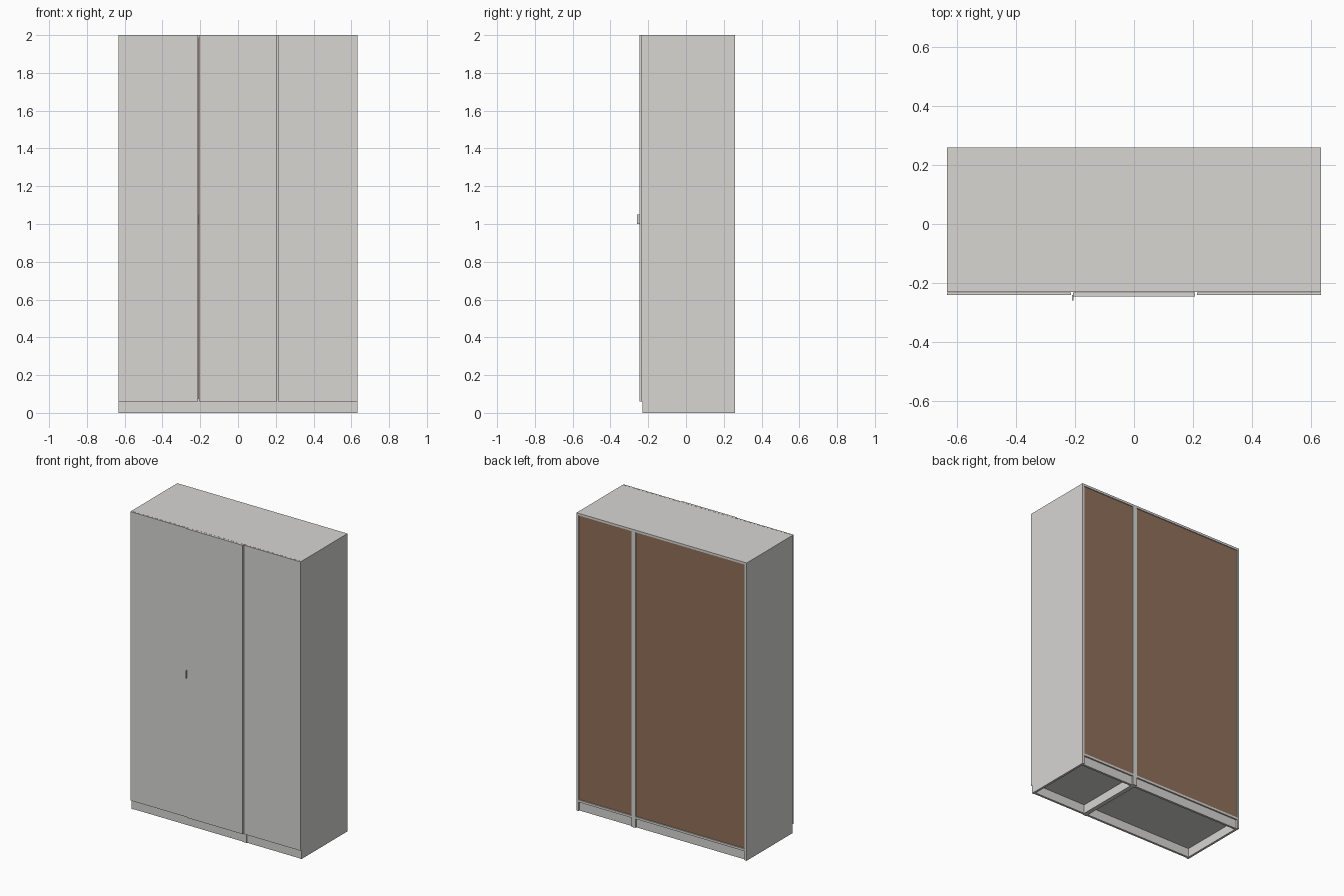
import bpy

cube = bpy.data.objects.get("Cube")
if cube:
    bpy.data.objects.remove(cube, do_unlink=True)


def material(name, r, g, b):
    m = bpy.data.materials.new(name)
    m.use_nodes = True
    m.diffuse_color = (r, g, b, 1)
    m.node_tree.nodes["Principled BSDF"].inputs["Base Color"].default_value = (r, g, b, 1)
    return m


GREY = material("warm light grey", 0.68, 0.67, 0.65)
BROWN = material("hardboard brown", 0.28, 0.16, 0.10)


def box(name, xs, ys, zs, mat=GREY):
    """Board spanning the given x, y and z ranges."""
    bpy.ops.mesh.primitive_cube_add(size=1, location=[sum(r) / 2 for r in (xs, ys, zs)])
    ob = bpy.context.object
    ob.name = name
    ob.scale = [r[1] - r[0] for r in (xs, ys, zs)]
    bpy.ops.object.transform_apply(location=False, rotation=False, scale=True)
    ob.data.materials.append(mat)
    return ob


HALF, SPLIT, TOP = 0.632, 0.21, 2.0
FRONT, BACK = -0.23, 0.259
T = 0.015        # board thickness
PLINTH = 0.06
INSET = 0.006    # how far the back sheet sits in


def cabinet(label, x0, x1):
    inner = (x0 + T, x1 - T)
    # Side panels run to the floor
    box(label + "_right_side_panel", (x0, x0 + T), (FRONT, BACK), (0, TOP))
    box(label + "_left_side_panel", (x1 - T, x1), (FRONT, BACK), (0, TOP))
    # Top and bottom boards
    box(label + "_top_panel", inner, (FRONT, BACK), (TOP - T, TOP))
    box(label + "_bottom_panel", inner, (FRONT, BACK), (PLINTH, PLINTH + T))
    # Plinth boards, slightly recessed
    box(label + "_front_plinth", inner, (FRONT + 0.004, FRONT + 0.004 + T), (0, PLINTH))
    box(label + "_back_plinth", inner, (BACK - 0.01 - T, BACK - 0.01), (0, PLINTH))
    # Thin back sheet
    box(label + "_back_sheet", inner, (BACK - INSET - 0.004, BACK - INSET),
        (PLINTH + T, TOP - T), BROWN)


cabinet("wide_cabinet", -HALF, SPLIT)
cabinet("narrow_cabinet", SPLIT, HALF)

# Outer doors, and a middle door standing a little proud
DOOR_Z = (PLINTH, TOP)
for side, sign in (("right", -1), ("left", 1)):
    box(side + "_door", sorted((sign * 0.213, sign * HALF)), (-0.2395, FRONT - 0.001), DOOR_Z)
box("middle_door", (-0.207, 0.206), (-0.246, FRONT - 0.001), DOOR_Z)

# Small edge pull on the middle door
box("door_pull", (-0.209, -0.205), (-0.259, -0.240), (1.0, 1.05))
